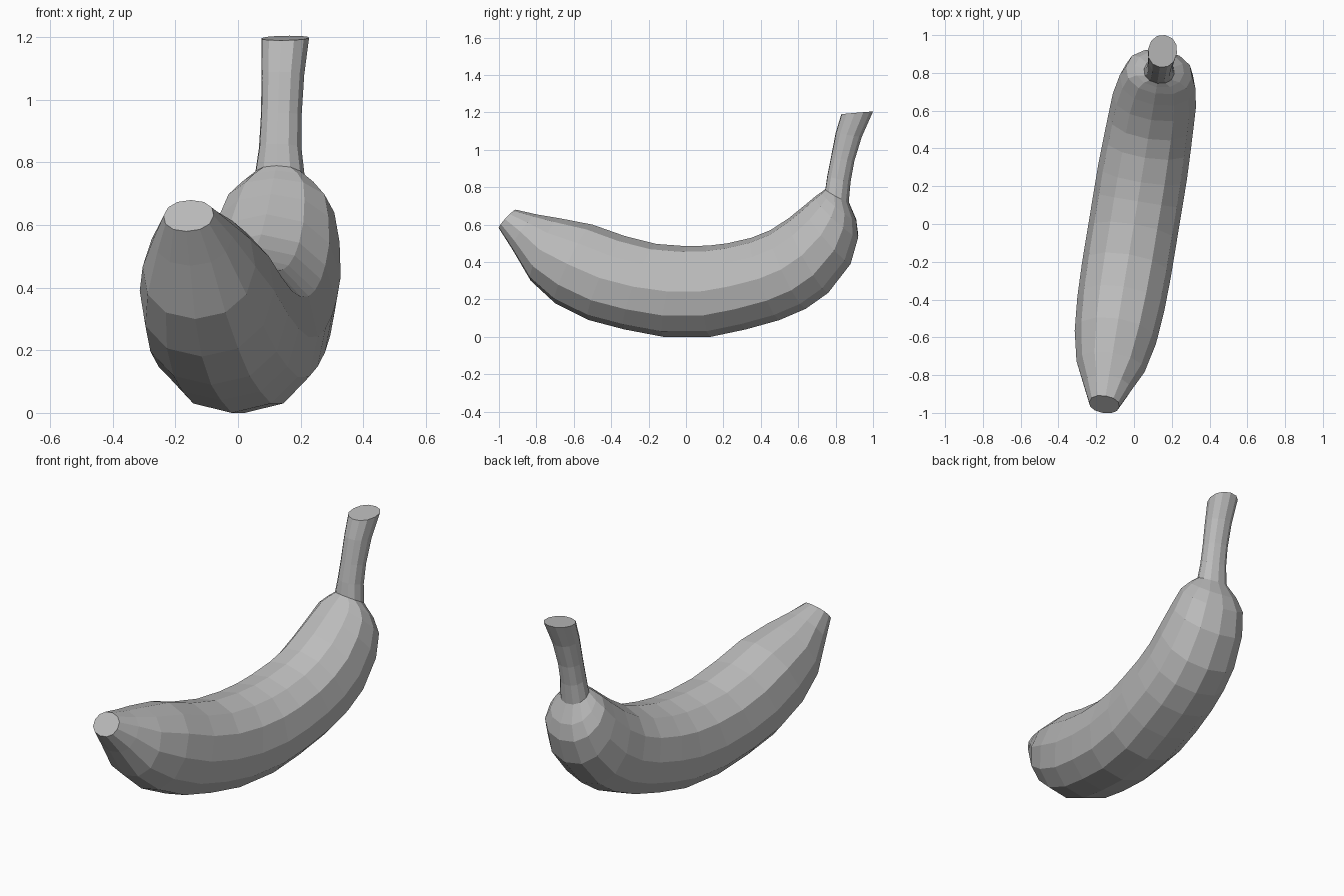
import bpy
import bmesh
import math
from mathutils import Vector

default_cube = bpy.data.objects.get("Cube")
if default_cube:
    bpy.data.objects.remove(default_cube, do_unlink=True)

SIDES = 12
YAW = 0.165          # the fruit lies slightly diagonal: x drifts with y
FULLNESS = 0.92      # below 1 makes the cross-section a little squarer

# Each section: outer-curve y, z; inner-curve y, z; half width
SECTIONS = [
    # blossom tip
    (-1, .58, -.91, .68, .08),
    (-.93, .47, -.8, .655, .125),
    # fruit body
    (-.83, .3, -.68, .635, .18),
    (-.7, .18, -.5, .6, .215),
    (-.52, .09, -.33, .54, .23),
    (-.33, .04, -.16, .497, .235),
    (-.12, 0, 0, .485, .235),
    (.13, 0, .12, .488, .235),
    (.32, .04, .22, .5, .235),
    (.5, .09, .35, .53, .23),
    (.64, .15, .45, .57, .225),
    (.76, .235, .55, .635, .22),
    (.88, .39, .63, .7, .2),
    (.92, .53, .69, .75, .175),
    (.91, .62, .725, .775, .13),
    # neck and stem
    (.87, .72, .745, .79, .08),
    (.88, .83, .755, .86, .068),
    (.9, .94, .775, .96, .065),
    (.94, 1.07, .8, 1.09, .068),
    (1, 1.205, .83, 1.19, .076),
]


def soft(value):
    """Push a sine or cosine outward for a fuller section."""
    return math.copysign(abs(value) ** FULLNESS, value)


def section_ring(bm, section):
    """Add one closed loop of vertices spanning outer to inner curve."""
    outer_y, outer_z, inner_y, inner_z, half_width = section
    outer = Vector((YAW * outer_y, outer_y, outer_z))
    inner = Vector((YAW * inner_y, inner_y, inner_z))
    middle = (outer + inner) / 2
    up = (inner - outer) / 2
    side = Vector((1, -YAW, 0)) * half_width
    ring = []
    for i in range(SIDES):
        angle = math.tau * i / SIDES
        point = middle + up * soft(math.cos(angle)) + side * soft(math.sin(angle))
        ring.append(bm.verts.new(point))
    return ring


def make_material(name, colour):
    material = bpy.data.materials.new(name)
    material.use_nodes = True
    material.diffuse_color = colour
    shader = material.node_tree.nodes["Principled BSDF"]
    shader.inputs["Base Color"].default_value = colour
    return material


# Skin the sections into one continuous faceted fruit
bm = bmesh.new()
rings = [section_ring(bm, section) for section in SECTIONS]
for ring, following in zip(rings, rings[1:]):
    for i in range(SIDES):
        j = (i + 1) % SIDES
        bm.faces.new((ring[i], ring[j], following[j], following[i]))

# Close the blossom tip and the cut end of the stem
bm.faces.new(rings[0])
bm.faces.new(rings[-1])
bmesh.ops.recalc_face_normals(bm, faces=bm.faces)

mesh = bpy.data.meshes.new("banana")
bm.to_mesh(mesh)
bm.free()
mesh.materials.append(make_material("plain grey", (0.5, 0.5, 0.5, 1)))
banana = bpy.data.objects.new("banana", mesh)
bpy.context.collection.objects.link(banana)
